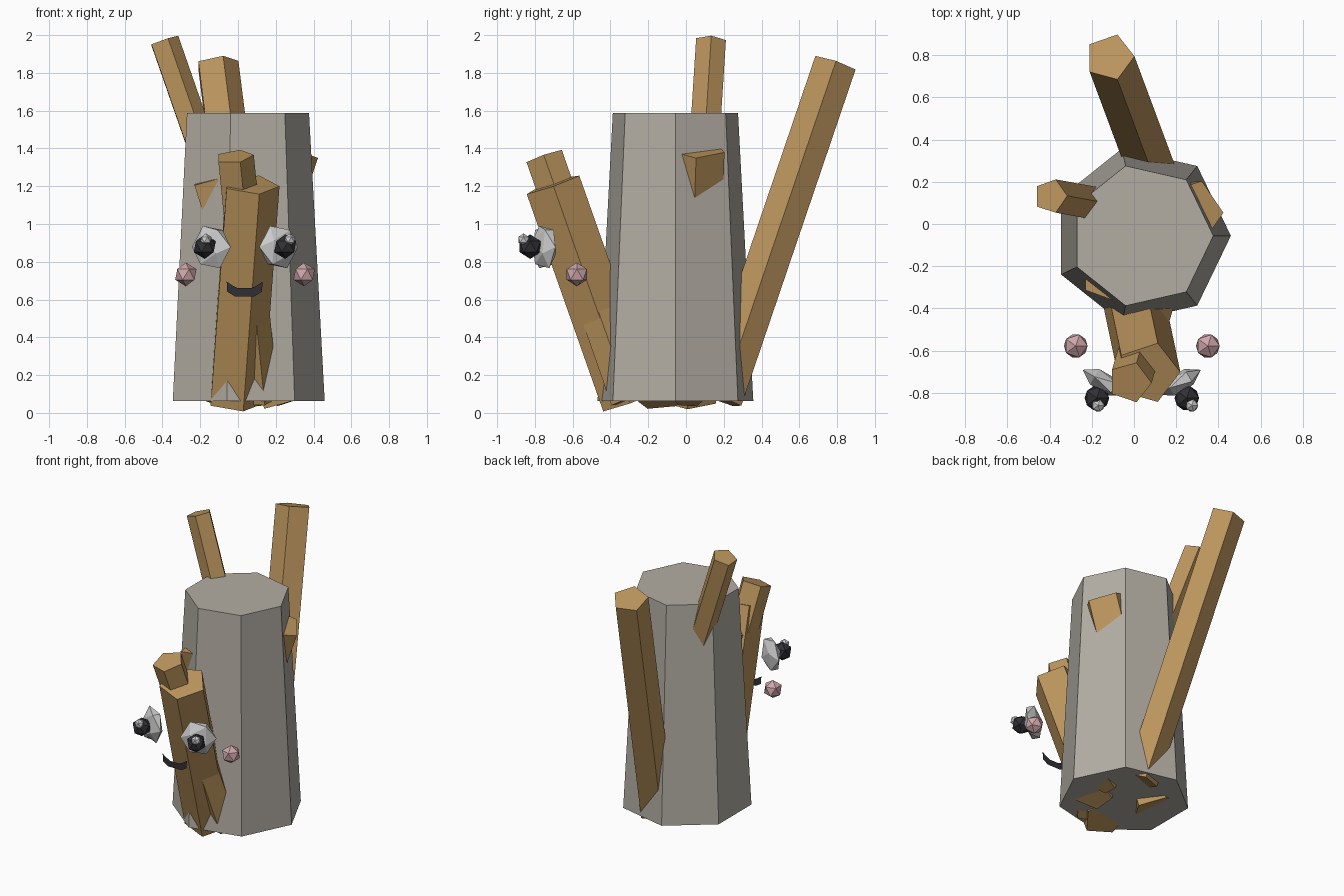
import bpy, bmesh, math
from mathutils import Vector, Matrix

if "Cube" in bpy.data.objects:
    bpy.data.objects.remove(bpy.data.objects["Cube"])


def material(name, rgb):
    m = bpy.data.materials.new(name)
    m.diffuse_color = (*rgb, 1)
    m.use_nodes = True
    m.node_tree.nodes["Principled BSDF"].inputs["Base Color"].default_value = m.diffuse_color
    return m


WOOD = material("wood", (0.50, 0.30, 0.11))
STONE = material("stone", (0.45, 0.42, 0.37))
WHITE = material("white", (0.75, 0.76, 0.78))
DARK = material("dark", (0.03, 0.03, 0.035))
PINK = material("pink", (0.62, 0.38, 0.40))


def finish(name, bm, mat):
    bmesh.ops.recalc_face_normals(bm, faces=bm.faces)
    me = bpy.data.meshes.new(name)
    bm.to_mesh(me)
    bm.free()
    me.materials.append(mat)
    ob = bpy.data.objects.new(name, me)
    bpy.context.collection.objects.link(ob)
    return ob


def prism(name, p0, p1, r0, r1, sides, mat):
    """Closed straight prism from p0 to p1 with one corner towards +x."""
    p0, p1 = Vector(p0), Vector(p1)
    axis = (p1 - p0).normalized()
    u = Vector((1, 0, 0))
    u = (u - u.dot(axis) * axis).normalized()
    v = axis.cross(u)
    bm = bmesh.new()
    rings = []
    for p, r in ((p0, r0), (p1, r1)):
        ring = []
        for i in range(sides):
            a = math.tau * i / sides
            ring.append(bm.verts.new(p + r * (u * math.cos(a) + v * math.sin(a))))
        rings.append(ring)
        bm.faces.new(ring)
    for i in range(sides):
        j = (i + 1) % sides
        bm.faces.new((rings[0][i], rings[0][j], rings[1][j], rings[1][i]))
    return finish(name, bm, mat)


def ball(name, centre, radii, mat, turn=0, tip=0):
    """Low-poly ball, squashed to the radii and turned about z."""
    bm = bmesh.new()
    bmesh.ops.create_icosphere(bm, subdivisions=1, radius=1)
    bm.transform(Matrix.Translation(centre) @ Matrix.Rotation(turn, 4, 'Z')
                 @ Matrix.Diagonal((*radii, 1)) @ Matrix.Rotation(tip, 4, 'Y'))
    return finish(name, bm, mat)


# tapered seven-sided core
prism("core", (0.036, -0.056, 0.063), (0.036, -0.056, 1.588), 0.423, 0.34, 7, STONE)

# five-sided logs leaning outwards: bottom centre, top centre, radius
logs = {
    "back_log": ((0.11, 0.185, 0.07), (-0.115, 0.79, 1.85), 0.118),
    "left_log": ((0.27, 0.01, 0.06), (-0.395, 0.132, 1.97), 0.083),
    "right_log": ((-0.18, 0.01, 0.07), (0.275, 0.055, 1.40), 0.157),
    "front_log": ((-0.02, -0.30, 0.06), (0.065, -0.705, 1.21), 0.155),
    "front_thin_log": ((0.11, -0.30, 0.07), (-0.02, -0.75, 1.357), 0.104),
    "front_left_log": ((0.24, -0.13, 0.06), (-0.13, -0.24, 1.243), 0.13),
}
for name, (a, b, r) in logs.items():
    prism(name, a, b, r, r, 5, WOOD)

# face, mirrored about the core axis
CX = 0.037
for side, s in (("left", -1), ("right", 1)):
    ball(side + "_eye", (CX + s * 0.178, -0.75, 0.878), (0.118, 0.05, 0.125),
         WHITE, s * math.radians(30), math.radians(90))
    ball(side + "_pupil", (CX + s * 0.213, -0.825, 0.88), (0.065,) * 3, DARK)
    ball(side + "_glint", (CX + 0.015 + s * 0.222, -0.86, 0.917), (0.033,) * 3, WHITE)
    ball(side + "_cheek", (CX + s * 0.313, -0.578, 0.733), (0.063,) * 3, PINK)

# flat smile floating in front of the log
half = [(0.095, 0.695), (0.060, 0.672), (0.035, 0.660)]
low = [(0.052, 0.617), (0.092, 0.642)]
outline = ([(x, z) for x, z in half] + [(-x, z) for x, z in reversed(half)]
           + [(-x, z) for x, z in reversed(low)] + low)
bm = bmesh.new()
bm.faces.new([bm.verts.new((CX - 0.002 + x, -0.757, z)) for x, z in outline])
finish("mouth", bm, DARK)
